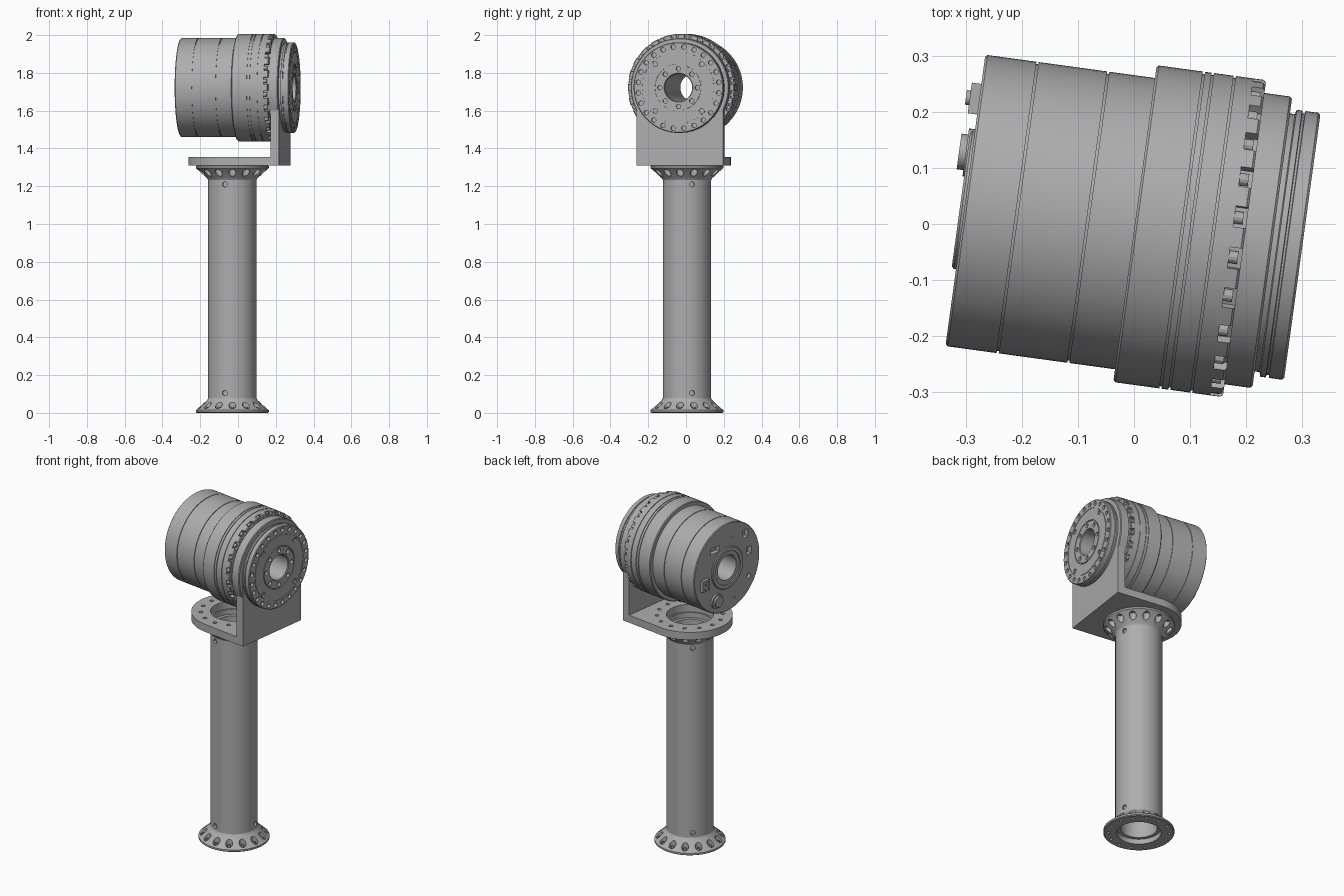
import bpy, bmesh
from math import sin, cos, pi, radians
from mathutils import Matrix, Vector

if "Cube" in bpy.data.objects:
    bpy.data.objects.remove(bpy.data.objects["Cube"])

grey = bpy.data.materials.new("machined_grey")
grey.use_nodes = True
COLOUR = (0.42, 0.42, 0.42, 1)
grey.diffuse_color = COLOUR
grey.node_tree.nodes["Principled BSDF"].inputs["Base Color"].default_value = COLOUR

# Column frame, slightly turned about z; motor frame has its own z along the shaft
COLUMN = Matrix.Translation((-0.03, 0.005, 0)) @ Matrix.Rotation(radians(-7.8), 4, 'Z')
MOTOR = COLUMN @ Matrix.Translation((0, 0, 1.722)) @ Matrix.Rotation(pi / 2, 4, 'Y')
BORE = 0.073


def finish(name, bm, frame):
    bmesh.ops.recalc_face_normals(bm, faces=bm.faces)
    mesh = bpy.data.meshes.new(name)
    bm.to_mesh(mesh)
    bm.free()
    mesh.materials.append(grey)
    ob = bpy.data.objects.new(name, mesh)
    ob.matrix_world = frame
    bpy.context.collection.objects.link(ob)
    return ob


def lathe(name, profile, frame, segs=96):
    """Spin a closed (radius, height) profile about z."""
    bm = bmesh.new()
    rings = [[bm.verts.new((r * cos(2 * pi * i / segs), r * sin(2 * pi * i / segs), z))
              for r, z in profile] for i in range(segs)]
    n = len(profile)
    for i in range(segs):
        a, b = rings[i], rings[(i + 1) % segs]
        for j in range(n):
            k = (j + 1) % n
            bm.faces.new((a[j], b[j], b[k], a[k]))
    return finish(name, bm, frame)


def slab(name, outline, thickness, frame):
    """Extrude a flat outline along z."""
    bm = bmesh.new()
    face = bm.faces.new([bm.verts.new((x, y, 0)) for x, y in outline])
    new = bmesh.ops.extrude_face_region(bm, geom=[face])["geom"]
    bmesh.ops.translate(bm, vec=(0, 0, thickness),
                        verts=[v for v in new if isinstance(v, bmesh.types.BMVert)])
    return finish(name, bm, frame)


def cylinder(bm, radius, z0, z1, at=(0, 0), segs=20):
    bmesh.ops.create_cone(bm, cap_ends=True, segments=segs, radius1=radius, radius2=radius,
                          depth=z1 - z0, matrix=Matrix.Translation((*at, (z0 + z1) / 2)))


def box(bm, size, centre, turn=0):
    m = Matrix.Rotation(turn, 4, 'Z') @ Matrix.Translation(centre) @ Matrix.Diagonal((*size, 1))
    bmesh.ops.create_cube(bm, size=1, matrix=m)


def circle(count, radius, start=0):
    return [(radius * cos(start + 2 * pi * i / count), radius * sin(start + 2 * pi * i / count))
            for i in range(count)]


def cut(ob, bm):
    """Subtract everything in bm, given in the object's own frame."""
    tool = finish("cutter", bm, ob.matrix_world)
    tool.hide_render = True
    mod = ob.modifiers.new("cut", 'BOOLEAN')
    mod.operation, mod.solver, mod.object = 'DIFFERENCE', 'EXACT', tool
    bpy.context.view_layer.objects.active = ob
    bpy.ops.object.modifier_apply(modifier=mod.name)
    bpy.data.objects.remove(tool)


def grooved(r, start, end, grooves, width=0.004, depth=0.004):
    """Outer profile of a drum with narrow grooves and a small edge chamfer."""
    pts = [(BORE, start), (r - 0.004, start), (r, start + 0.004)]
    for g in grooves:
        pts += [(r, g - width / 2), (r - depth, g - width / 2),
                (r - depth, g + width / 2), (r, g + width / 2)]
    return pts + [(r, end - 0.004), (r - 0.004, end), (BORE, end)]


# Hollow column with a conical flange at each end
TOP = 1.31
lower = [(0.12, 0), (0.188, 0), (0.193, 0.004), (0.193, 0.014), (0.133, 0.068), (0.128, 0.078)]
inner = [(0.1, 0.03), (0.12, 0.03)]
flip = lambda pts: [(r, TOP - z) for r, z in reversed(pts)]
column = lathe("column", lower + flip(lower) + flip(inner) + inner, COLUMN)
bm = bmesh.new()
for p in circle(14, 0.165, radians(-82.2)):
    cylinder(bm, 0.019, 0.014, 0.1, p)
    cylinder(bm, 0.019, TOP - 0.1, TOP - 0.014, p)
    cylinder(bm, 0.008, -0.02, 0.03, p)
cut(column, bm)

# Set screws, three near each end of the column
bm = bmesh.new()
for z in (0.105, TOP - 0.1):
    for k in range(3):
        m = (Matrix.Rotation(radians(19.8 + 120 * k), 4, 'Z') @ Matrix.Translation((0.13, 0, z))
             @ Matrix.Rotation(pi / 2, 4, 'Y'))
        bmesh.ops.create_cone(bm, cap_ends=True, segments=20, radius1=0.014, radius2=0.014,
                              depth=0.03, matrix=m)
cut(column, bm)

# Bracket foot: plate rounded around the column, with bolt circle
W = 0.232
arc = [(W * cos(pi / 2 + pi * i / 48), W * sin(pi / 2 + pi * i / 48)) for i in range(49)]
foot = slab("bracket_foot", arc + [(0.28, -W), (0.28, W)], 0.045,
            COLUMN @ Matrix.Translation((0, 0, TOP)))
bm = bmesh.new()
cylinder(bm, 0.128, -0.1, 0.1, segs=64)
for p in circle(14, 0.18, radians(-82.2)):
    cylinder(bm, 0.011, -0.1, 0.1, p)
cut(foot, bm)

# Bracket upright: plate with round head around the shaft
head = [(-W * cos(t), W * sin(t)) for t in (-pi / 2 + pi * i / 48 for i in range(49))]
upright = slab("bracket_upright", head + [(0.412, W), (0.412, -W)], 0.045,
               MOTOR @ Matrix.Translation((0, 0, 0.235)))
bm = bmesh.new()
cylinder(bm, 0.12, -0.1, 0.1, segs=64)
cut(upright, bm)

# Rear motor housing with recesses in its end face
rear = lathe("rear_housing", grooved(0.262, -0.273, 0.04, (-0.179, -0.052)), MOTOR)
bm = bmesh.new()
for x, y, sx, sy in ((-0.136, 0.095, 0.035, 0.07), (-0.153, -0.147, 0.045, 0.04),
                     (-0.043, -0.175, 0.045, 0.04)):
    box(bm, (sx, sy, 0.05), (x, y, -0.273))
for x, y, r in ((0.107, -0.173, 0.014), (-0.167, -0.04, 0.007), (0.2, -0.06, 0.007)):
    cylinder(bm, r, -0.3, -0.255, (x, y))
cut(rear, bm)
lathe("rear_hub", [(BORE, -0.27), (BORE, -0.274), (0.098, -0.274), (0.098, -0.281),
                   (0.12, -0.281), (0.124, -0.277), (0.124, -0.27)], MOTOR)

# Connectors on the rear face
bm = bmesh.new()
box(bm, (0.065, 0.055, 0.02), (0.043, 0.182, -0.28))
for dx in (-0.016, 0.016):
    cylinder(bm, 0.013, -0.297, -0.288, (0.043 + dx, 0.182))
finish("square_connector", bm, MOTOR)
bm = bmesh.new()
cylinder(bm, 0.043, -0.284, -0.27, (0.17, 0.085), 32)
cylinder(bm, 0.032, -0.296, -0.283, (0.17, 0.085), 32)
finish("round_connector", bm, MOTOR)

# Front gear housing with a castellated rim
front = lathe("gear_housing", grooved(0.285, 0.032, 0.229, (0.117, 0.133, 0.1725)), MOTOR)
bm = bmesh.new()
for i in range(24):
    box(bm, (0.04, 0.038, 0.05), (0.287, 0, 0.231), 2 * pi * (i + 0.5) / 24)
cut(front, bm)
bm = bmesh.new()
for p in circle(24, 0.272, pi / 24):
    cylinder(bm, 0.011, 0.2, 0.222, p, 12)
finish("rim_bolts", bm, MOTOR)

# Bearing ring around the head of the bracket
lathe("bearing_ring", grooved(0.262, 0.225, 0.279, ()), MOTOR)

# Output flange with bolt circles and raised hub
flange = lathe("output_flange",
               [(BORE, 0.275), (0.232, 0.275), (0.232, 0.288), (0.24, 0.29), (0.24, 0.3),
                (0.235, 0.301), (0.235, 0.305), (0.24, 0.306), (0.24, 0.329), (0.236, 0.333),
                (0.194, 0.333), (0.194, 0.33), (0.19, 0.33), (0.19, 0.333), (0.125, 0.333),
                (0.125, 0.327), (0.12, 0.327), (0.12, 0.333), (BORE + 0.004, 0.333),
                (BORE, 0.329)], MOTOR)
bm = bmesh.new()
for p in circle(24, 0.217, pi / 24):
    cylinder(bm, 0.012, 0.317, 0.36, p)
for p in circle(8, 0.1):
    cylinder(bm, 0.012, 0.317, 0.36, p)
for p in circle(4, 0.175, pi / 4):
    cylinder(bm, 0.013, 0.325, 0.36, p)
cut(flange, bm)

# Smooth round surfaces, keep machined edges crisp
bpy.ops.object.select_all(action='DESELECT')
for ob in bpy.context.collection.objects:
    if ob.type == 'MESH' and grey.name in ob.data.materials:
        ob.select_set(True)
        bpy.context.view_layer.objects.active = ob
bpy.ops.object.shade_smooth_by_angle(angle=radians(25))
